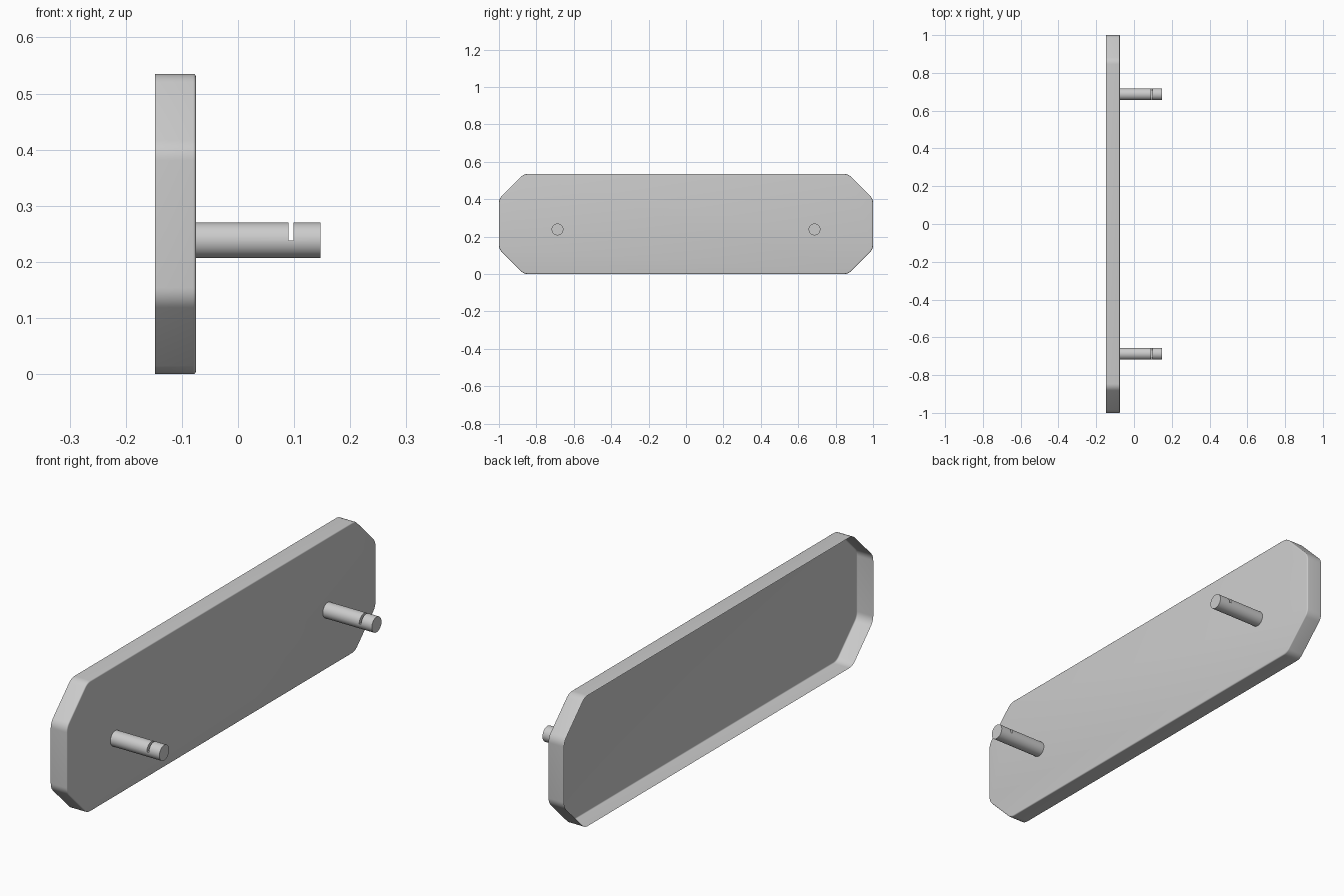
import bpy, bmesh
from math import sin, cos, pi, radians
from mathutils import Matrix

if "Cube" in bpy.data.objects:
    bpy.data.objects.remove(bpy.data.objects["Cube"])

X_BACK, X_FACE, X_TIP = -0.148, -0.075, 0.147
HALF_Z, CORNER_R, EDGE_R = 0.2675, 0.05, 0.005


def make_object(name, bm):
    mesh = bpy.data.meshes.new(name)
    bm.to_mesh(mesh)
    bm.free()
    obj = bpy.data.objects.new(name, mesh)
    bpy.context.collection.objects.link(obj)
    return obj


def smooth(obj):
    bpy.ops.object.select_all(action='DESELECT')
    obj.select_set(True)
    bpy.context.view_layer.objects.active = obj
    bpy.ops.object.shade_smooth_by_angle(angle=radians(30))


def outline(inset, steps=6):
    """Long octagon with rounded corners, as (y, z) points."""
    dist = [1.0, 0.802, HALF_Z, 0.802] * 2
    pts = []
    for k in range(8):
        a, b = k * pi / 4, (k + 1) * pi / 4
        da, db = dist[k] - CORNER_R, dist[(k + 1) % 8] - CORNER_R
        det = sin(b - a)
        cy = (da * sin(b) - db * sin(a)) / det
        cz = (db * cos(a) - da * cos(b)) / det
        for i in range(steps + 1):
            t = a + (b - a) * i / steps
            r = CORNER_R - inset
            pts.append((cy + r * cos(t), cz + r * sin(t) + HALF_Z))
    return pts


# Thin tray-shaped plate, open at the back, with a softened front edge
bm = bmesh.new()
sections = [(X_BACK, 0)]
for i in range(5):
    t = i * pi / 8
    sections.append((X_FACE - EDGE_R * (1 - sin(t)), EDGE_R * (1 - cos(t))))
rings = [[bm.verts.new((x, y, z)) for y, z in outline(inset)] for x, inset in sections]
for a, b in zip(rings, rings[1:]):
    for j in range(len(a)):
        k = (j + 1) % len(a)
        bm.faces.new((a[j], a[k], b[k], b[j]))
bm.faces.new(rings[-1])
smooth(make_object("plate", bm))


# Mounting pins, each with a slot cut halfway down from the top
def make_pin(name, y):
    z, r = 0.2385, 0.0315
    bm = bmesh.new()
    place = Matrix.Translation(((X_FACE + X_TIP) / 2, y, z)) @ Matrix.Rotation(pi / 2, 4, 'Y')
    bmesh.ops.create_cone(bm, cap_ends=True, segments=48, radius1=r, radius2=r,
                          depth=X_TIP - X_FACE, matrix=place)
    pin = make_object(name, bm)

    bm = bmesh.new()
    bmesh.ops.create_cube(bm, size=1, matrix=Matrix.Translation((0.0945, y, z + 0.05))
                          @ Matrix.Diagonal((0.009, 0.1, 0.1, 1)))
    cutter = make_object(name + "_slot_cutter", bm)
    mod = pin.modifiers.new("slot", 'BOOLEAN')
    mod.operation, mod.solver, mod.object = 'DIFFERENCE', 'EXACT', cutter
    smooth(pin)
    bpy.ops.object.modifier_apply(modifier=mod.name)
    bpy.data.objects.remove(cutter, do_unlink=True)

    # Remove the hidden end that lies against the plate
    bm = bmesh.new()
    bm.from_mesh(pin.data)
    hidden = [f for f in bm.faces if f.calc_center_median().x < X_FACE + 0.0001]
    bmesh.ops.delete(bm, geom=hidden, context='FACES_ONLY')
    bm.to_mesh(pin.data)
    bm.free()
    smooth(pin)


for side, y in (("left", -0.687), ("right", 0.687)):
    make_pin(side + "_pin", y)
